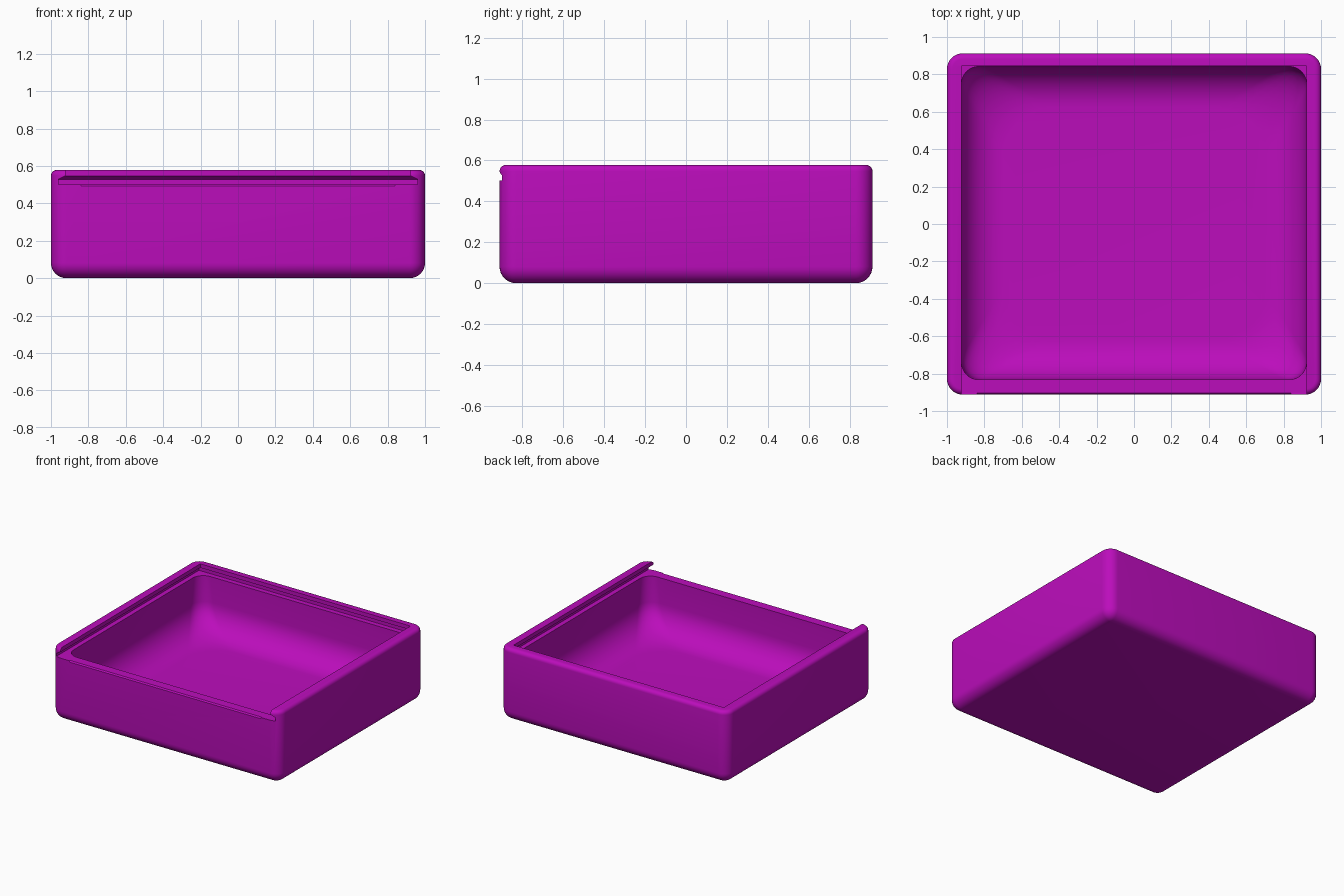
import bpy, bmesh, math

if "Cube" in bpy.data.objects:
    bpy.data.objects.remove(bpy.data.objects["Cube"])

purple = bpy.data.materials.new("purple plastic")
purple.diffuse_color = (0.5, 0.004, 0.5, 1)
purple.use_nodes = True
purple.node_tree.nodes["Principled BSDF"].inputs["Base Color"].default_value = purple.diffuse_color


def ring(x0, x1, y0, y1, r, z, n=8):
    """Rounded rectangle as a list of points; r = 0 gives plain corners."""
    pts = []
    corners = ((x1 - r, y1 - r), (x0 + r, y1 - r), (x0 + r, y0 + r), (x1 - r, y0 + r))
    for q, (cx, cy) in enumerate(corners):
        steps = n + 1 if r else 1
        for k in range(steps):
            a = math.pi / 2 * (q + k / n)
            pts.append((cx + r * math.cos(a), cy + r * math.sin(a), z))
    return pts


def loft(name, rings):
    """Closed solid through a stack of rings with equal point counts."""
    bm = bmesh.new()
    rows = [[bm.verts.new(p) for p in r] for r in rings]
    for a, b in zip(rows, rows[1:]):
        for i in range(len(a)):
            j = (i + 1) % len(a)
            bm.faces.new((a[i], a[j], b[j], b[i]))
    bm.faces.new(rows[0][::-1])
    bm.faces.new(rows[-1])
    bmesh.ops.recalc_face_normals(bm, faces=bm.faces)
    mesh = bpy.data.meshes.new(name)
    bm.to_mesh(mesh)
    bm.free()
    mesh.materials.append(purple)
    ob = bpy.data.objects.new(name, mesh)
    bpy.context.collection.objects.link(ob)
    return ob


def fillet(r, n=8):
    """(inset, height) pairs of a quarter round, from flat to upright."""
    return [(r * (1 - math.sin(math.pi / 2 * k / n)), r * (1 - math.cos(math.pi / 2 * k / n)))
            for k in range(n + 1)]


W, D, H = 1.0, 0.912, 0.578

# Outer shell: large round at the bottom edge, small round at the top edge
shell = [(i, h) for i, h in fillet(0.082)]
shell += [(i, H - h) for i, h in reversed(fillet(0.03, 5))]
box = loft("box", [ring(-W + i, W - i, -D + i, D - i, 0.083 - i, z) for i, z in shell])

# Hollow: upright walls running into a wide round at the floor
hollow = [(i, 0.08 + h) for i, h in fillet(0.22, 10)] + [(0, 0.52)]
cavity = loft("cavity_cutter", [
    ring(-0.922 + i, 0.922 - i, -0.832 + i, 0.842 - i,
         0.09 + 0.6 * i + 0.1 * max(0, 0.52 - z), z) for i, z in hollow])

# Dovetail channel for a sliding lid, open at the front
channel = [(0, 0.502), (0, 0.528), (0.038, 0.547), (0.038, 0.7)]
slot = loft("lid_slot_cutter", [
    ring(-0.96 + i, 0.96 - i, -1.2, 0.882 - i, 0, z) for i, z in channel])

# Small chamfer on the front lip
lip = loft("lip_cutter", [ring(-0.84, 0.84, -D - 0.05, -D + 0.0, 0, 0.492),
                          ring(-0.84, 0.84, -D - 0.05, -D + 0.01, 0, 0.504)])

for cutter in (cavity, slot, lip):
    cutter.hide_render = True
    mod = box.modifiers.new(cutter.name, 'BOOLEAN')
    mod.operation = 'DIFFERENCE'
    mod.solver = 'EXACT'
    mod.object = cutter
    bpy.context.view_layer.objects.active = box
    bpy.ops.object.modifier_apply(modifier=mod.name)
    bpy.data.objects.remove(cutter)

bpy.ops.object.select_all(action='DESELECT')
box.select_set(True)
bpy.context.view_layer.objects.active = box
bpy.ops.object.shade_smooth_by_angle(angle=math.radians(30))
